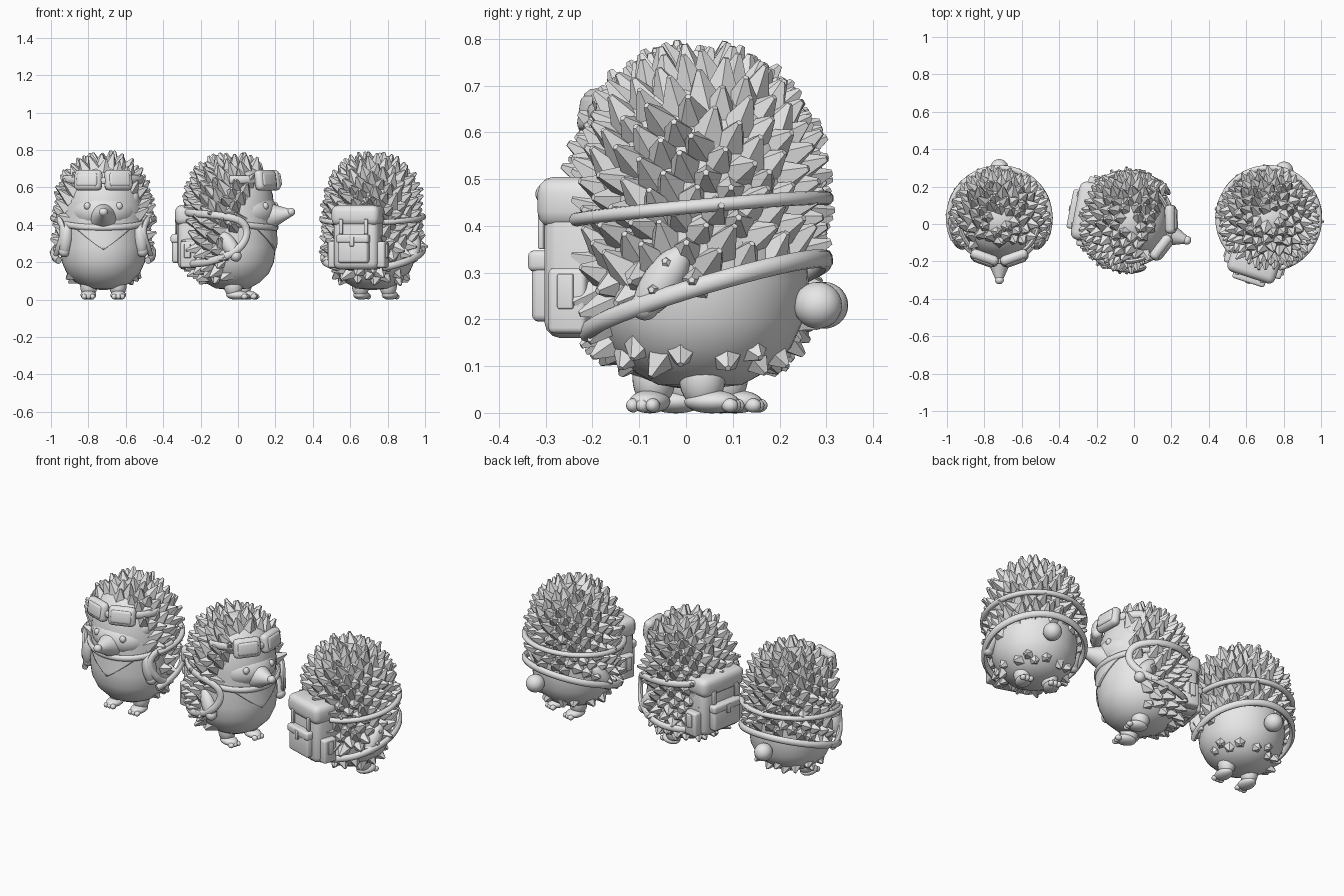
import bpy, bmesh, math, random
from mathutils import Matrix, Vector

if "Cube" in bpy.data.objects:
    bpy.data.objects.remove(bpy.data.objects["Cube"])
random.seed(4)
rad = math.radians

grey = bpy.data.materials.new("light grey")
grey.diffuse_color = (0.8, 0.8, 0.8, 1)
grey.use_nodes = True
grey.node_tree.nodes["Principled BSDF"].inputs["Base Color"].default_value = grey.diffuse_color

# lathe profile of the body: height, radius
PROFILE = [(.05, 0), (.06, .09), (.09, .145), (.14, .195), (.2, .222), (.28, .232), (.38, .225),
           (.48, .225), (.56, .216), (.63, .193), (.68, .155), (.72, .1), (.74, .05), (.745, 0)]


def radius(z):
    for (z0, r0), (z1, r1) in zip(PROFILE, PROFILE[1:]):
        if z0 <= z <= z1:
            return r0 + (r1 - r0) * (z - z0) / (z1 - z0)
    return 0.0


def polar(a, z, out=0.0):
    """Point on the body; angle a in degrees, measured from the back (+y)."""
    r = radius(z) + out
    return Vector((r * math.sin(rad(a)), r * math.cos(rad(a)), z))


def finish(name, bm, M, smooth=True):
    bmesh.ops.recalc_face_normals(bm, faces=bm.faces)
    bm.transform(M)
    me = bpy.data.meshes.new(name)
    bm.to_mesh(me)
    bm.free()
    me.materials.append(grey)
    if smooth:
        for p in me.polygons:
            p.use_smooth = True
        me.set_sharp_from_angle(angle=rad(40))
    ob = bpy.data.objects.new(name, me)
    bpy.context.collection.objects.link(ob)
    return ob


def ball(name, M, loc, size, rot=(0, 0, 0)):
    bm = bmesh.new()
    bmesh.ops.create_uvsphere(bm, u_segments=24, v_segments=14, radius=1)
    R = Matrix.Rotation(rot[2], 4, 'Z') @ Matrix.Rotation(rot[1], 4, 'Y') @ Matrix.Rotation(rot[0], 4, 'X')
    finish(name, bm, M @ Matrix.Translation(loc) @ R @ Matrix.Diagonal((*size, 1)))


def box(name, M, loc, size, bevel=.015, yaw=0, tilt=0):
    bm = bmesh.new()
    bmesh.ops.create_cube(bm, size=1)
    bm.transform(Matrix.Diagonal((*size, 1)))
    bmesh.ops.bevel(bm, geom=bm.edges[:], offset=bevel, segments=3, affect='EDGES', profile=.5)
    finish(name, bm, M @ Matrix.Translation(loc) @ Matrix.Rotation(yaw, 4, 'Z') @ Matrix.Rotation(tilt, 4, 'X'))


def sweep(name, M, pts, w, t):
    """Flat rounded strap along points; w across, t away from the body axis."""
    bm = bmesh.new()
    rings = []
    for i, p in enumerate(pts):
        T = (pts[min(i + 1, len(pts) - 1)] - pts[max(i - 1, 0)]).normalized()
        N = Vector((p.x, p.y, 0.0001))
        N = (N - T * N.dot(T)).normalized()
        B = T.cross(N)
        rings.append([bm.verts.new(p + B * w * math.cos(k * math.pi / 5) + N * t * math.sin(k * math.pi / 5))
                      for k in range(10)])
    for a, b in zip(rings, rings[1:]):
        for k in range(10):
            bm.faces.new((a[k], a[(k + 1) % 10], b[(k + 1) % 10], b[k]))
    bm.faces.new(rings[0])
    bm.faces.new(rings[-1])
    finish(name, bm, M)


def rounded(pts):
    for _ in range(3):
        new = [pts[0]]
        for p, q in zip(pts, pts[1:]):
            new += [tuple(u * .75 + v * .25 for u, v in zip(p, q)), tuple(u * .25 + v * .75 for u, v in zip(p, q))]
        pts = new + [pts[-1]]
    return pts


def low_band(a):
    return .245 + .085 * math.cos(rad(a))


def body(M):
    bm = bmesh.new()
    vs = [bm.verts.new((r, 0, z)) for z, r in PROFILE]
    es = [bm.edges.new(e) for e in zip(vs, vs[1:])]
    bmesh.ops.spin(bm, geom=vs + es, axis=(0, 0, 1), cent=(0, 0, 0), angle=2 * math.pi, steps=40)
    bmesh.ops.remove_doubles(bm, verts=bm.verts, dist=1e-4)
    finish("body", bm, M)


def spikes(M, face, band):
    """Pyramid quills spread over the body; band = angle of the banded side or None."""
    bm = bmesh.new()
    n = 340
    for i in range(n):
        s = 1 - 2 * (i + .5) / n
        z = .395 + .345 * s
        a = (i * 137.508) % 360
        front = abs(a - 180)
        if z < .1:
            continue
        if face and (front < 80 and z < .38 or front < 60 and z < .58 or front < 42 and z < .69):
            continue
        if band is not None and .135 < z < low_band(a - band) + .01 and math.cos(rad(a - band)) > -.75:
            continue
        p = polar(a, z)
        slope = (radius(min(z + .025, .744)) - radius(max(z - .025, .051))) / .05
        nrm = Vector((math.sin(rad(a)), math.cos(rad(a)), -slope)).normalized()
        d = nrm + Vector((0, .2 if face else 0, .4 if z > .3 else 0))
        d += Vector([random.uniform(-.3, .3) for _ in range(3)])
        d.normalize()
        L = random.uniform(.068, .09) * (.7 if z < .135 else 1)
        bmesh.ops.create_cone(bm, segments=5, radius1=.045, radius2=.007, depth=L, cap_ends=True,
                              matrix=Matrix.Translation(p + d * (L / 2 - .025)) @ d.to_track_quat('Z', 'Y').to_matrix().to_4x4())
    finish("quills", bm, M, smooth=False)


def legs(M):
    for s in (-1, 1):
        ball("leg", M, (s * .078, -.03, .075), (.046, .05, .065))
        ball("foot", M, (s * .08, -.052, .024), (.042, .06, .025))
        for k in (-1, 0, 1):
            ball("toe", M, (s * .08 + k * .022, -.1, .016), (.015, .018, .015))


def arms(M, x, y, z, lean):
    for s in (-1, 1):
        ball("arm", M, (s * x, y, z), (.038, .042, .09), (lean, -s * .1, 0))
        ball("hand", M, (s * (x + .008), y + .062 * math.sin(lean), z - .062 * math.cos(lean)), (.031, .031, .031))


def face(M):
    ball("face", M, (0, -.06, .47), (.19, .185, .122))
    bm = bmesh.new()
    bmesh.ops.create_cone(bm, segments=24, radius1=.075, radius2=.018, depth=.13, cap_ends=True)
    finish("snout", bm, M @ Matrix.Translation((0, -.268, .455)) @ Matrix.Rotation(rad(82), 4, 'X'))
    ball("nose", M, (0, -.33, .468), (.024, .022, .022))
    for s in (-1, 1):
        ball("eye", M, (s * .085, -.214, .5), (.018, .016, .02))
        ball("ear", M, (s * .17, -.12, .545), (.028, .015, .032), (0, 0, s * .8))
        # goggles: frame, lens, side strap
        box("goggle_frame", M, (s * .08, -.212, .638), (.155, .055, .112), .026, s * .34, -.15)
        box("goggle_lens", M, (s * .086, -.23, .641), (.118, .03, .075), .014, s * .34, -.15)
        sweep("goggle_strap", M, [polar(180 + s * b, .64, .03) for b in range(34, 80, 6)], .022, .012)
    box("goggle_bridge", M, (0, -.23, .635), (.05, .03, .035), .01)
    # neckerchief: collar roll and hanging triangle
    sweep("collar", M, [polar(180 + b, .385 + .03 * (b / 80) ** 2, .008) for b in range(-80, 81, 8)], .017, .014)
    bm = bmesh.new()
    rows = [[bm.verts.new(polar(180 + 42 * (1 - t / 8) * k / 8, .39 - .125 * t / 8, .012)) for k in range(-8, 9)]
            for t in range(9)]
    for p, q in zip(rows, rows[1:]):
        for k in range(16):
            bm.faces.new((p[k], p[k + 1], q[k + 1], q[k]))
    bmesh.ops.remove_doubles(bm, verts=bm.verts, dist=1e-4)
    ob = finish("neckerchief", bm, M)
    ob.modifiers.new("thickness", 'SOLIDIFY').thickness = .012


def bands(M, reach):
    span = range(-reach, reach + 1, 5)
    sweep("upper_band", M, [polar(a, .435 + .025 * math.cos(rad(a)), .045) for a in span], .015, .016)
    sweep("lower_band", M, [polar(a, low_band(a), .04) for a in span], .02, .016)
    ball("tail", M, (0, .265, .23), (.05, .052, .05))


def shoulder_straps(M, pts):
    for s in (-1, 1):
        sweep("shoulder_strap", M, [polar(s * a, z, .035) for a, z in rounded(pts)], .02, .014)
        box("strap_buckle", M, polar(s * 95, .225, .04), (.02, .04, .03), .005, -s * rad(5))


def pack(M):
    box("pack", M, (0, .25, .32), (.25, .14, .32), .035)
    box("pack_flap", M, (0, .255, .45), (.268, .155, .11), .035)
    box("front_pocket", M, (0, .325, .265), (.17, .06, .14), .015)
    box("pocket_flap", M, (0, .33, .325), (.18, .062, .045), .012)
    for s in (-1, 1):
        box("side_pocket", M, (s * .135, .25, .24), (.05, .085, .14), .012)
        box("side_buckle", M, (s * .162, .25, .26), (.014, .035, .075), .004)
        box("flap_strap", M, (s * .07, .333, .39), (.022, .012, .08), .004)
    box("pocket_clasp", M, (0, .36, .31), (.025, .012, .05), .004)
    sweep("carry_handle", M, [Vector((.045 * math.cos(k * math.pi / 10), .225, .5 + .045 * math.sin(k * math.pi / 10)))
                              for k in range(11)], .009, .01)


def place(x, y, turn):
    return Matrix.Translation((x, y, 0)) @ Matrix.Rotation(rad(turn), 4, 'Z')


HALF = Matrix.Rotation(math.pi, 4, 'Z')

# left animal: seen from the front, bands and tail on the back
M = place(-.72, .03, 0)
body(M); spikes(M, True, 0); legs(M); face(M)
arms(M, .2, -.125, .32, .1)
bands(M, 115)
shoulder_straps(M, [(90, .445), (118, .43), (126, .35), (112, .25), (95, .22)])

# middle animal: side on, wearing a wider pack
M = place(-.03, .015, 72)
body(M); spikes(M, True, None); legs(M); face(M)
pack(place(.012, .015, 79) @ Matrix.Diagonal((1.18, 1, 1, 1)))
arms(M, .225, -.06, .285, -.6)
shoulder_straps(M, [(25, .47), (60, .46), (95, .45), (122, .42), (127, .34), (112, .25), (80, .2), (50, .19), (25, .19)])

# right animal: seen from behind, pack to the viewer, bands on the far side
M = place(.72, .03, 162)
body(M); spikes(M, False, 180); legs(M); pack(M)
arms(M, .235, .01, .28, .6)
bands(M @ HALF, 150)
